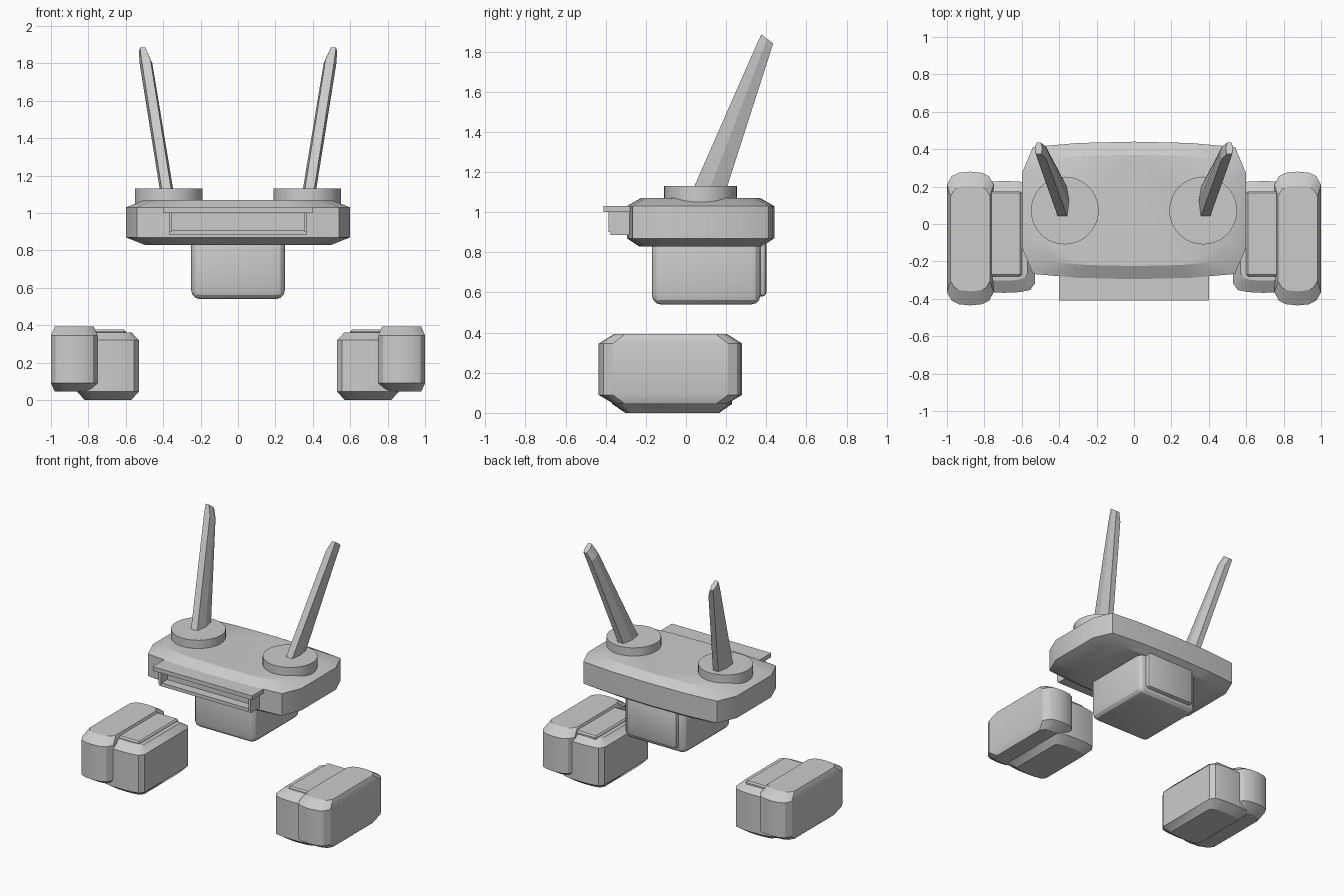
import bpy, bmesh
from mathutils import Vector

old = bpy.data.objects.get("Cube")
if old:
    bpy.data.objects.remove(old, do_unlink=True)

grey = bpy.data.materials.new("plain grey")
grey.use_nodes = True
grey.diffuse_color = (0.6, 0.6, 0.6, 1)
grey.node_tree.nodes["Principled BSDF"].inputs["Base Color"].default_value = (0.6, 0.6, 0.6, 1)


def finish(name, bm, smooth=True):
    """Turn a bmesh into a named, coloured object."""
    bmesh.ops.recalc_face_normals(bm, faces=bm.faces)
    mesh = bpy.data.meshes.new(name)
    bm.to_mesh(mesh)
    bm.free()
    mesh.materials.append(grey)
    obj = bpy.data.objects.new(name, mesh)
    bpy.context.collection.objects.link(obj)
    if smooth:
        bpy.ops.object.select_all(action='DESELECT')
        obj.select_set(True)
        bpy.context.view_layer.objects.active = obj
        bpy.ops.object.shade_smooth_by_angle(angle=0.5)
    return obj


def loft(name, rings, smooth=True):
    """Skin a stack of equal-length rings and cap both ends."""
    bm = bmesh.new()
    rows = [[bm.verts.new(p) for p in ring] for ring in rings]
    n = len(rows[0])
    for a, b in zip(rows, rows[1:]):
        for i in range(n):
            j = (i + 1) % n
            bm.faces.new((a[i], a[j], b[j], b[i]))
    bm.faces.new(rows[0])
    bm.faces.new(rows[-1])
    return finish(name, bm, smooth)


def pod(name, x, y, levels, cut, bow):
    """Box with cut corners and bowed ends; levels are (z, x inset, y inset)."""
    cx, cy, hx, hy = sum(x) / 2, sum(y) / 2, (x[1] - x[0]) / 2, (y[1] - y[0]) / 2
    q = [(hx, hy - cut[1]), (hx - cut[0], hy - bow), (hx / 2, hy - bow / 4), (0, hy)]
    half = q + [(-u, v) for u, v in q[-2::-1]]
    outline = half + [(-u, -v) for u, v in half]
    loft(name, [[(cx + u * (1 - ix / hx), cy + v * (1 - iy / hy), z) for u, v in outline]
                for z, ix, iy in levels])


def box(name, x, y, z, bevel=0.0, segments=1):
    bm = bmesh.new()
    bmesh.ops.create_cube(bm, size=1)
    for v in bm.verts:
        v.co = Vector([sum(r) / 2 + c * (r[1] - r[0]) for c, r in zip(v.co, (x, y, z))])
    if bevel:
        bmesh.ops.bevel(bm, geom=bm.edges[:], offset=bevel, segments=segments,
                        profile=0.5, affect='EDGES')
    return finish(name, bm, bevel > 0)


# Head and the neck block below it
pod("head", (-0.6, 0.6), (-0.295, 0.44),
    [(0.83, 0.1, 0.06), (0.87, 0, 0), (1.03, 0, 0), (1.07, 0.1, 0.07)], (0.06, 0.17), 0.028)
box("neck", (-0.25, 0.25), (-0.17, 0.37), (0.54, 0.88), 0.045, 3)
box("neck_back_panel", (-0.2, 0.2), (0.3, 0.4), (0.58, 0.86), 0.02, 2)

# Visor: brim, open frame and recessed back
box("visor_brim", (-0.4, 0.4), (-0.41, -0.2), (1.0, 1.03))
box("visor_back", (-0.37, 0.37), (-0.31, -0.2), (0.89, 1.01))
box("visor_sill", (-0.37, 0.37), (-0.375, -0.2), (0.885, 0.91))
for side, s in (("left", 1), ("right", -1)):
    box(side + "_visor_post", sorted((s * 0.353, s * 0.37)), (-0.385, -0.2), (0.9, 1.01))

for side, s in (("left", 1), ("right", -1)):
    def span(a, b):
        return sorted((s * a, s * b))

    # Ear: round base and a leaning, tapered blade
    bm = bmesh.new()
    bmesh.ops.create_cone(bm, cap_ends=True, segments=40, radius1=0.181, radius2=0.181, depth=0.09)
    bmesh.ops.translate(bm, verts=bm.verts, vec=(s * 0.37, 0.072, 1.085))
    finish(side + "_ear_base", bm)

    def blade(x, w, front, back):
        """Six-sided section between a front and a back (y, z) point."""
        f, b = Vector((s * x, *front)), Vector((s * x, *back))
        off = Vector((s * w, 0, 0))
        m = f.lerp(b, 0.5)
        return [f - off * 0.7, f + off * 0.7, m + off, b + off * 0.6, b - off * 0.6, m - off]

    loft(side + "_ear", [blade(0.375, 0.036, (0.02, 1.08), (0.19, 1.08)),
                         blade(0.492, 0.034, (0.345, 1.82), (0.415, 1.78)),
                         blade(0.51, 0.02, (0.375, 1.885), (0.435, 1.84))], False)

    # Hand: outer shell, inner block and the thin plate on top
    pod(side + "_hand_shell", span(0.75, 1.0), (-0.435, 0.28),
        [(0.045, 0.02, 0.075), (0.09, 0, 0), (0.345, 0, 0), (0.392, 0.02, 0.075)],
        (0.025, 0.07), 0.025)
    pod(side + "_hand_block", span(0.53, 0.86), (-0.368, 0.23),
        [(0, 0.04, 0.065), (0.045, 0, 0), (0.32, 0, 0), (0.362, 0.04, 0.065)],
        (0.025, 0.05), 0.015)
    box(side + "_hand_plate", span(0.6, 0.8), (-0.28, 0.175), (0.34, 0.376), 0.01)
